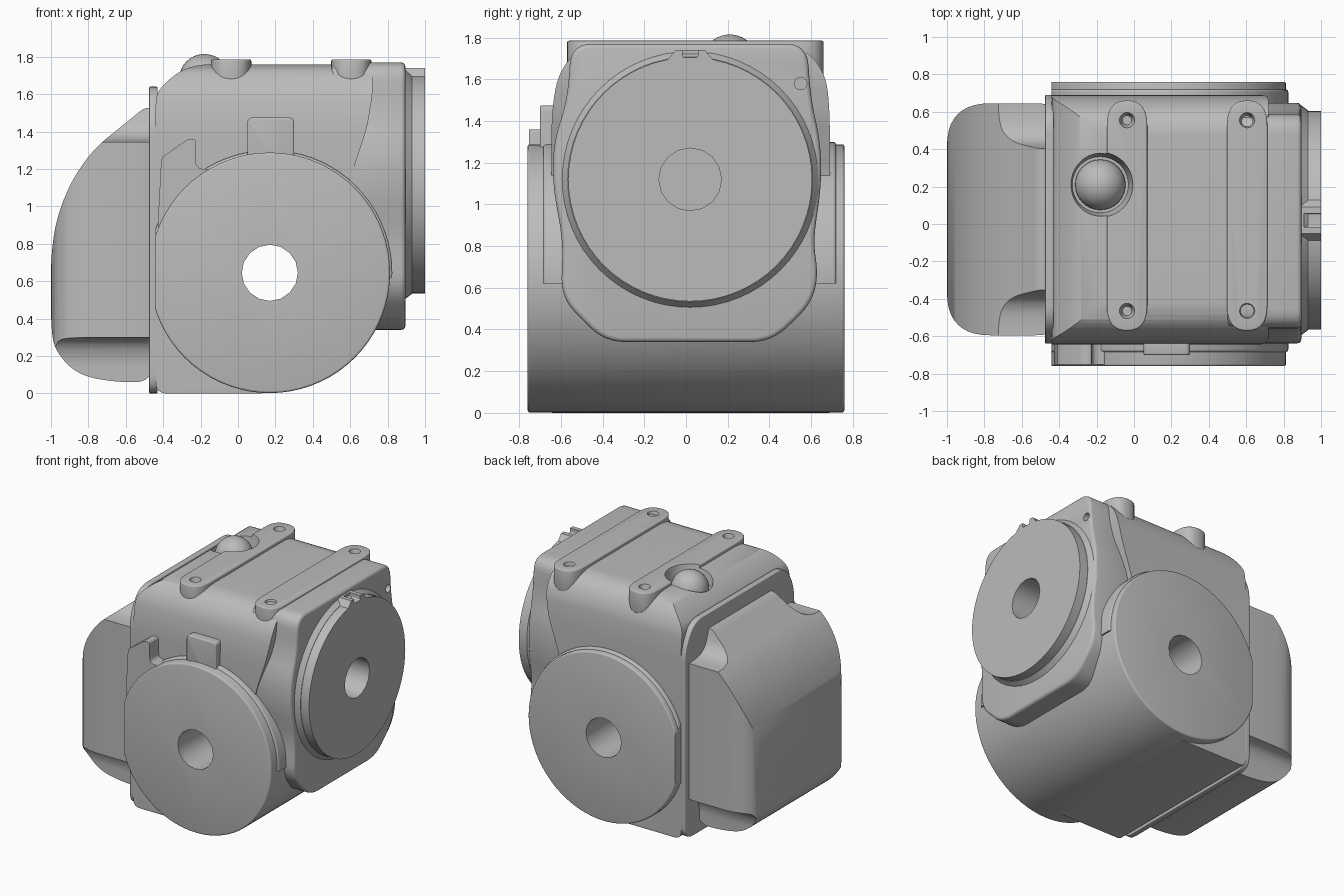
import bpy
import math
from mathutils import Vector

old = bpy.data.objects.get("Cube")
if old:
    bpy.data.objects.remove(old, do_unlink=True)

grey = bpy.data.materials.new("plain_grey")
grey.use_nodes = True
COLOUR = (0.5, 0.5, 0.5, 1)
grey.diffuse_color = COLOUR
grey.node_tree.nodes["Principled BSDF"].inputs["Base Color"].default_value = COLOUR


def circle(u, v, r, n=64):
    return [(u + r * math.cos(math.tau * i / n), v + r * math.sin(math.tau * i / n)) for i in range(n)]


def box(u0, u1, v0, v1):
    return [(u0, v0), (u1, v0), (u1, v1), (u0, v1)]


def fillet(pts, r, steps=6):
    """Round every corner of a closed outline."""
    out = []
    for i, p in enumerate(pts):
        p, a, b = Vector(p), Vector(pts[i - 1]), Vector(pts[(i + 1) % len(pts)])
        s = p + (a - p).normalized() * min(r, (a - p).length * 0.48)
        e = p + (b - p).normalized() * min(r, (b - p).length * 0.48)
        for k in range(steps + 1):
            t = k / steps
            out.append(tuple(s * (1 - t) ** 2 + p * 2 * t * (1 - t) + e * t * t))
    return out


def prism(name, pts, axis, lo, hi, bevel=0.0, end_scale=1.0):
    """Extrude an outline along an axis; end_scale tapers the far end."""
    place = {"x": lambda u, v, w: (w, u, v),
             "y": lambda u, v, w: (u, w, v),
             "z": lambda u, v, w: (u, v, w)}[axis]
    n = len(pts)
    cu, cv = sum(p[0] for p in pts) / n, sum(p[1] for p in pts) / n
    verts = [place(u, v, lo) for u, v in pts]
    verts += [place(cu + (u - cu) * end_scale, cv + (v - cv) * end_scale, hi) for u, v in pts]
    faces = [tuple(range(n))[::-1], tuple(range(n, 2 * n))]
    faces += [(i, (i + 1) % n, n + (i + 1) % n, n + i) for i in range(n)]
    area = sum(pts[i - 1][0] * pts[i][1] - pts[i][0] * pts[i - 1][1] for i in range(n))
    if (area < 0) != (axis == "y"):
        faces = [f[::-1] for f in faces]
    mesh = bpy.data.meshes.new(name)
    mesh.from_pydata(verts, [], faces)
    mesh.materials.append(grey)
    ob = bpy.data.objects.new(name, mesh)
    bpy.context.collection.objects.link(ob)
    if bevel:
        mod = ob.modifiers.new("bevel", "BEVEL")
        mod.width, mod.segments, mod.angle_limit = bevel, 3, math.radians(40)
        bake(ob)
    return ob


def bake(ob):
    deps = bpy.context.evaluated_depsgraph_get()
    mesh = bpy.data.meshes.new_from_object(ob.evaluated_get(deps))
    ob.modifiers.clear()
    ob.data = mesh


def combine(ob, tools, operation="DIFFERENCE"):
    for tool in tools:
        mod = ob.modifiers.new("cut", "BOOLEAN")
        mod.object, mod.operation, mod.solver = tool, operation, "EXACT"
    bake(ob)


helpers = []


def cutter(*args, **kw):
    ob = prism("cutter", *args, **kw)
    ob.hide_render = True
    helpers.append(ob)
    return ob


# Shared holes
drum_hole = cutter(circle(0.17, 0.645, 0.15, 16), "y", -1, 1)
face_hole = cutter(circle(0.02, 1.12, 0.15, 16), "x", 0.55, 1.2)
dome_recess = cutter(circle(-0.18, 0.21, 0.15), "z", 1.67, 1.85, end_scale=1.25)

# Main housing: side profile trimmed by a rounded cross-section
side = [(-0.44, 0), (0.17, 0), (0.5, 0.3), (0.6, 1.15), (0.69, 1.42), (0.72, 1.6), (0.72, 1.76),
        (-0.2, 1.76), (-0.3, 1.73), (-0.38, 1.67), (-0.44, 1.6)]
section = [(-0.645, -0.1), (0.69, -0.1), (0.69, 1.45), (0.67, 1.63), (0.56, 1.76),
           (-0.5, 1.76), (-0.61, 1.64), (-0.645, 1.45)]
housing = prism("main_housing", fillet(side, 0.06), "y", -0.8, 0.8)
combine(housing, [cutter(fillet(section, 0.12), "x", -1, 1)], "INTERSECT")
combine(housing, [drum_hole, face_hole, dome_recess])

# Cross drum, trimmed flat where it meets the back plate
drum = prism("cross_drum", circle(0.17, 0.645, 0.643, 72), "y", -0.76, 0.76, bevel=0.012)
combine(drum, [cutter(box(-0.7, -0.44, -0.2, 1.5), "y", -1, 1), drum_hole, face_hole])
collar = prism("drum_collar", circle(0.17, 0.645, 0.655, 72), "y", -0.685, 0.72, bevel=0.015)
combine(collar, [cutter(box(-0.7, -0.44, -0.2, 1.5), "y", -1, 1),
                 cutter(box(-1, 1.2, -0.2, 0.62), "y", -1, 1), drum_hole, face_hole])

# Tab and latch pad on the front of the drum
prism("front_tab", fillet(box(0.05, 0.3, 1.1, 1.475), 0.03), "y", -0.7, -0.6, bevel=0.008)
pad = [(-0.43, 0.88), (-0.1, 0.95), (-0.15, 1.2), (-0.2, 1.2), (-0.225, 1.22),
       (-0.225, 1.36), (-0.27, 1.36), (-0.41, 1.26)]
prism("latch_pad", fillet(pad, 0.02, 3), "y", -0.752, -0.6)

# Side flange
outline = [(-0.39, 0.34), (0.41, 0.34), (0.6, 0.52), (0.635, 0.66), (0.61, 0.82), (0.65, 1.1),
           (0.645, 1.3), (0.6, 1.5), (0.58, 1.77), (-0.55, 1.77), (-0.57, 1.5), (-0.635, 1.3),
           (-0.64, 1.1), (-0.59, 0.82), (-0.6, 0.55)]
flange = prism("side_flange", fillet(outline, 0.1), "x", 0.5, 0.895, bevel=0.022)
combine(flange, [face_hole, cutter(circle(0.55, 1.58, 0.03, 16), "x", 0.8, 1)])

# Round mounting face with its small notched key
disc = prism("mounting_disc", circle(0.02, 1.12, 0.585), "x", 0.85, 1.0)
combine(disc, [face_hole])
root = prism("disc_root", circle(0.02, 1.12, 0.625), "x", 0.88, 0.93, end_scale=0.94)
combine(root, [face_hole])
key = prism("disc_key", [(-0.1, 1.68), (0.14, 1.68), (0.09, 1.74), (-0.05, 1.74)], "x", 0.88, 1.0)
notch = cutter(fillet(box(-0.017, 0.057, 1.705, 1.8), 0.01), "x", 0.91, 1.1)
combine(key, [notch])

# Top mounting bars with screw recesses
for name, x in (("left_bar", 0.605), ("right_bar", -0.037)):
    bar = prism(name, fillet(box(x - 0.108, x + 0.108, -0.57, 0.66), 0.135, 10), "z", 1.62, 1.785, bevel=0.008)
    holes = [cutter(circle(x, y, 0.025, 20), "z", 1.73, 1.79, end_scale=1.7) for y in (-0.465, 0.555)]
    combine(bar, holes + [dome_recess])
    combine(housing, holes)

# Dome in its recess
bpy.ops.mesh.primitive_uv_sphere_add(segments=32, ring_count=20, radius=0.135, location=(-0.18, 0.21, 1.68))
dome = bpy.context.object
dome.name = "top_dome"
dome.data.materials.append(grey)

# Back plate
plate_outline = fillet([(-0.64, 0), (0.69, 0), (0.69, 1.46), (0.58, 1.64), (-0.53, 1.64), (-0.64, 1.46)], 0.1)
prism("back_plate", plate_outline, "x", -0.475, -0.43, bevel=0.006)

# Back cover: curved side profile trimmed by a rounded plan
cover_side = [(-0.45, 0.06), (-0.66, 0.06), (-0.86, 0.1), (-0.98, 0.23), (-1, 0.36), (-1, 0.74),
              (-0.97, 0.94), (-0.89, 1.14), (-0.77, 1.31), (-0.62, 1.43), (-0.45, 1.57)]
cover = prism("back_cover", fillet(cover_side, 0.12), "y", -0.8, 0.8)
plan = [(-0.3, -0.595), (-1, -0.595), (-1, 0.645), (-0.3, 0.645)]
combine(cover, [cutter(fillet(plan, 0.23, 10), "z", -0.2, 2)], "INTERSECT")
reliefs = []
for s in (-1, 1):
    top = [(0.36, 1.9), (0.37, 1.55), (0.41, 1.41), (0.47, 1.36), (0.56, 1.345), (0.9, 1.345), (0.9, 1.9)]
    low = [(0.48, -0.2), (0.49, 0.2), (0.53, 0.28), (0.6, 0.3), (0.9, 0.3), (0.9, -0.2)]
    for shape in (top, low):
        reliefs.append(cutter([(0.025 + s * u, v) for u, v in fillet(shape, 0.05, 4)], "x", -1.2, -0.3))
combine(cover, reliefs)

for ob in helpers:
    bpy.data.objects.remove(ob, do_unlink=True)

bpy.ops.object.select_all(action="DESELECT")
for ob in bpy.context.scene.objects:
    if ob.type == "MESH":
        ob.select_set(True)
        bpy.context.view_layer.objects.active = ob
bpy.ops.object.shade_smooth_by_angle(angle=math.radians(32))
